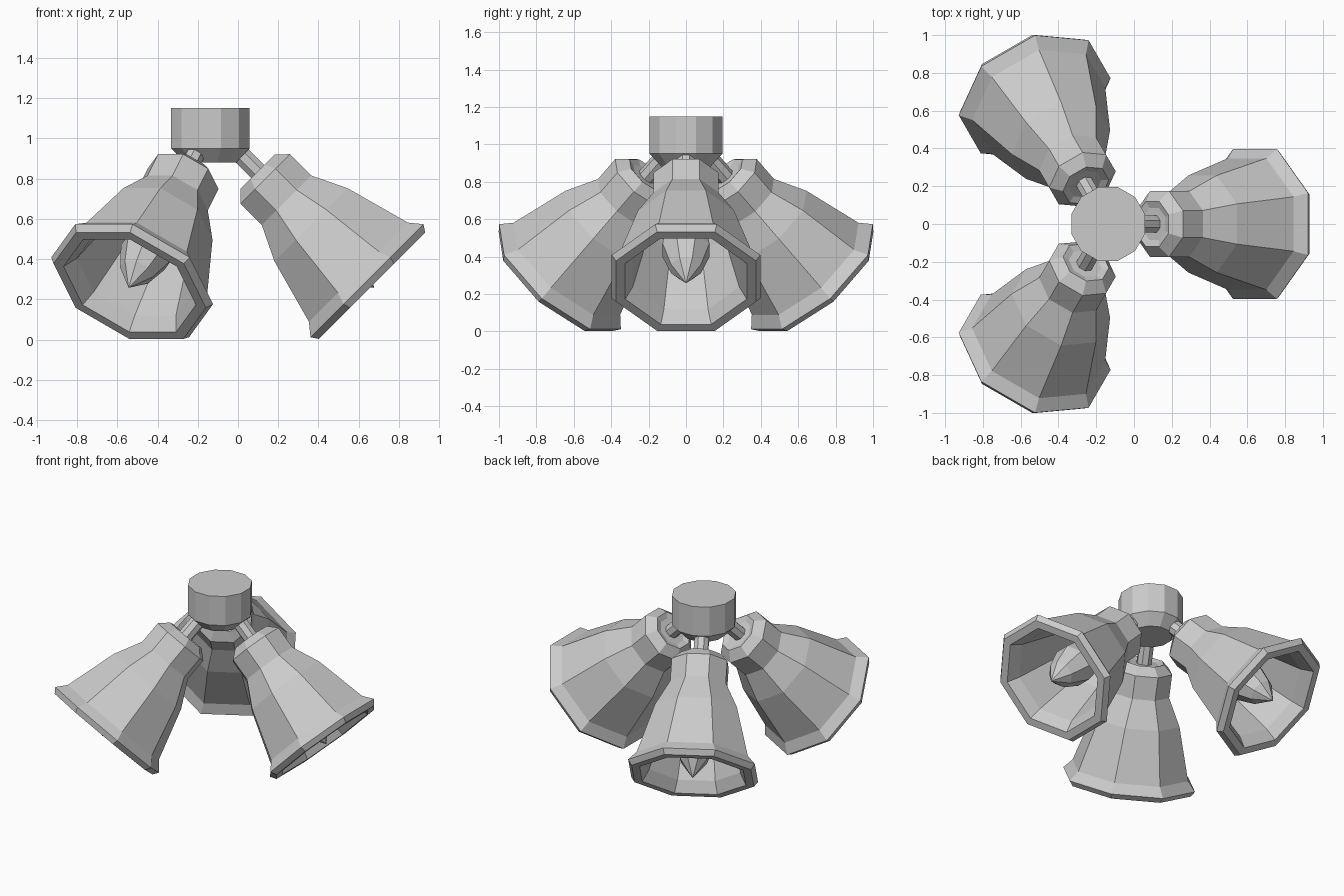
import bpy, bmesh
from math import cos, sin, pi, radians
from mathutils import Matrix

cube = bpy.data.objects.get("Cube")
if cube:
    bpy.data.objects.remove(cube, do_unlink=True)

GREY = (0.6, 0.6, 0.6, 1)
metal = bpy.data.materials.new("plain_grey")
metal.use_nodes = True
metal.diffuse_color = GREY
metal.node_tree.nodes["Principled BSDF"].inputs["Base Color"].default_value = GREY


def lathe(name, profile, sides, matrix):
    """Spin (flat-side radius, distance) pairs about z; radius 0 makes a tip."""
    bm = bmesh.new()
    rings = []
    for radius, z in profile:
        if radius == 0:
            rings.append([bm.verts.new((0, 0, z))] * sides)
            continue
        r = radius / cos(pi / sides)
        angles = [(i + 0.5) * 2 * pi / sides for i in range(sides)]
        rings.append([bm.verts.new((r * cos(a), r * sin(a), z)) for a in angles])
    for low, high in zip(rings, rings[1:]):
        for i in range(sides):
            j = (i + 1) % sides
            corners = dict.fromkeys((low[i], low[j], high[j], high[i]))
            bm.faces.new(list(corners))
    # Close flat ends
    for ring in (rings[0], rings[-1]):
        if ring[0] is not ring[1]:
            bm.faces.new(ring)
    bmesh.ops.recalc_face_normals(bm, faces=bm.faces)
    mesh = bpy.data.meshes.new(name)
    bm.to_mesh(mesh)
    bm.free()
    mesh.materials.append(metal)
    obj = bpy.data.objects.new(name, mesh)
    obj.matrix_world = matrix
    bpy.context.collection.objects.link(obj)
    return obj


# Ceiling hub with a tapered underside
hub_centre = Matrix.Translation((-0.137, 0, 0))
lathe("ceiling_hub", [(0.13, 0.88), (0.195, 0.95), (0.195, 1.15)], 12, hub_centre)

# Shade: dished top, collar, flared bell, lip, then the inside wall
shade = [(0.085, 0.345), (0.12, 0.332), (0.174, 0.385),
         (0.174, 0.535), (0.257, 0.707), (0.348, 1.04), (0.397, 1.10),
         (0.374, 1.135), (0.325, 1.135), (0.285, 1.06), (0.205, 0.72),
         (0.13, 0.55)]
bulb = [(0.05, 0.54), (0.06, 0.66), (0.11, 0.78), (0.125, 0.90),
        (0.08, 1.04), (0, 1.15)]
arm = [(0.045, 0.1), (0.045, 0.4)]

# Three lamps tilted outwards and down around the hub
for i, place in enumerate(("left", "back_right", "front_right")):
    tilt = (Matrix.Translation((-0.137, 0, 1.07))
            @ Matrix.Rotation(i * 2 * pi / 3, 4, "Z")
            @ Matrix.Rotation(radians(135), 4, "Y"))
    lathe(place + "_arm", arm, 8, tilt)
    lathe(place + "_shade", shade, 8, tilt)
    lathe(place + "_bulb", bulb, 8, tilt)
